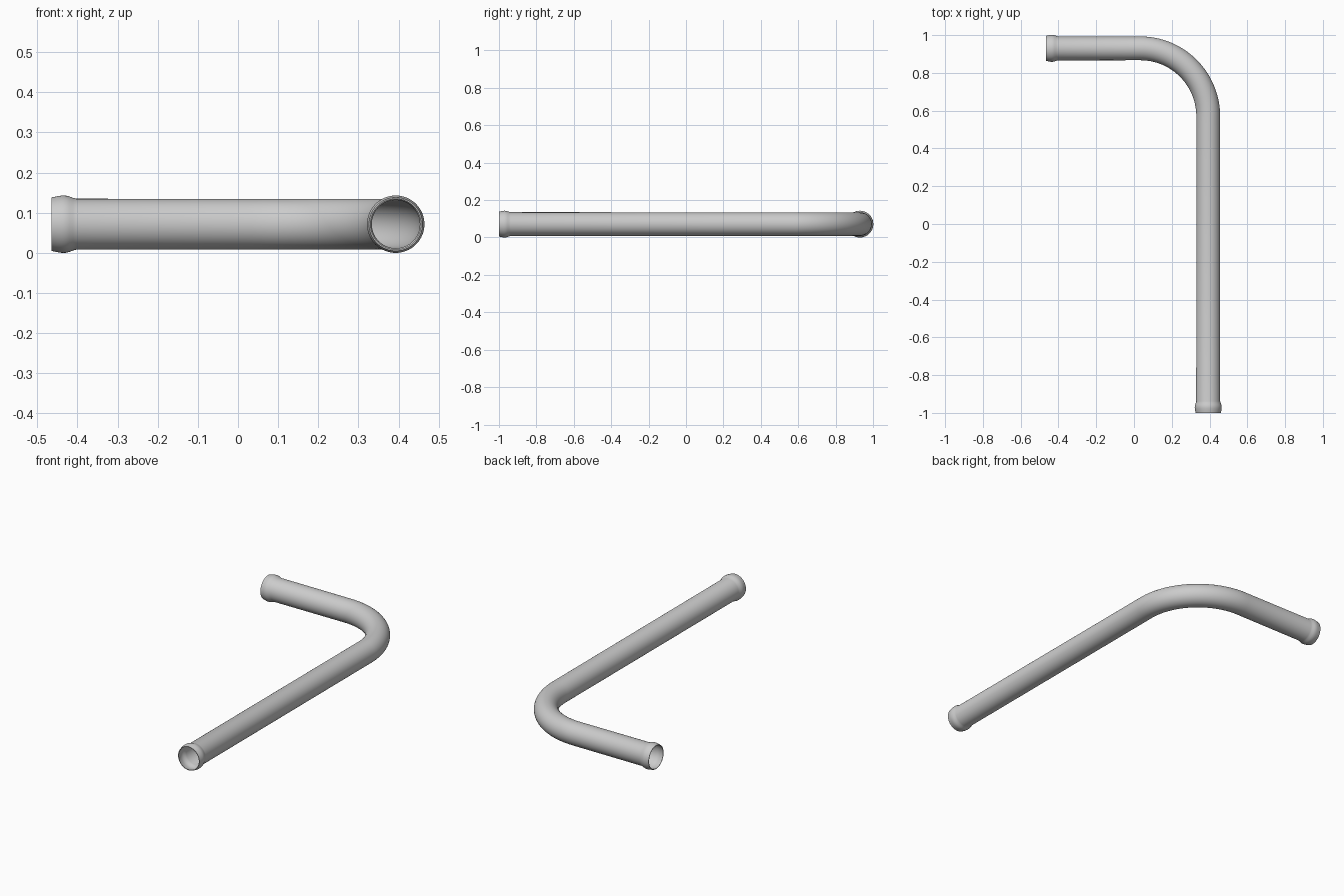
import bpy, bmesh, math
from mathutils import Vector

if "Cube" in bpy.data.objects:
    bpy.data.objects.remove(bpy.data.objects["Cube"])

SIDES = 64
R_BEAD = 0.0715
X_LEG, Y_LEG, Z = 0.393, 0.93, R_BEAD      # leg centre lines
X_END, Y_END = -0.465, -1.0                # open ends
BEND = 0.36                                # bend radius

# Flared lip: (distance from the open end, outer radius)
lip = [(0, 0.0665), (0.014, 0.0695), (0.024, 0.0712), (0.03, R_BEAD),
       (0.037, 0.0711), (0.045, 0.069), (0.054, 0.0655), (0.062, 0.0635)]
WALL = 0.0035

# Centre line stations: position, tangent, outer radius
stations = []
for d, r in lip:
    stations.append((Vector((X_LEG, Y_END + d, Z)), Vector((0, 1, 0)), r))
cx, cy = X_LEG - BEND, Y_LEG - BEND
for i in range(33):
    a = math.pi / 2 * i / 32
    stations.append((Vector((cx + BEND * math.cos(a), cy + BEND * math.sin(a), Z)),
                     Vector((-math.sin(a), math.cos(a), 0)), 0.063))
for d, r in reversed(lip):
    stations.append((Vector((X_END + d, Y_LEG, Z)), Vector((-1, 0, 0)), r))

bm = bmesh.new()
up = Vector((0, 0, 1))


def ring(pos, tan, r):
    side = tan.cross(up)
    return [bm.verts.new(pos + r * (math.cos(t) * side + math.sin(t) * up))
            for t in (2 * math.pi * k / SIDES for k in range(SIDES))]


# Outer skin forward, inner bore back, closed into one hollow wall
rings = [ring(p, t, r) for p, t, r in stations]
rings += [ring(p, t, r - WALL) for p, t, r in reversed(stations)]
for i, a in enumerate(rings):
    b = rings[(i + 1) % len(rings)]
    for k in range(SIDES):
        n = (k + 1) % SIDES
        bm.faces.new((a[k], a[n], b[n], b[k]))
bmesh.ops.recalc_face_normals(bm, faces=bm.faces)

mesh = bpy.data.meshes.new("bent_pipe")
bm.to_mesh(mesh)
bm.free()
pipe = bpy.data.objects.new("bent_pipe", mesh)
bpy.context.collection.objects.link(pipe)
bpy.context.view_layer.objects.active = pipe
pipe.select_set(True)
bpy.ops.object.shade_smooth_by_angle(angle=math.radians(40))
